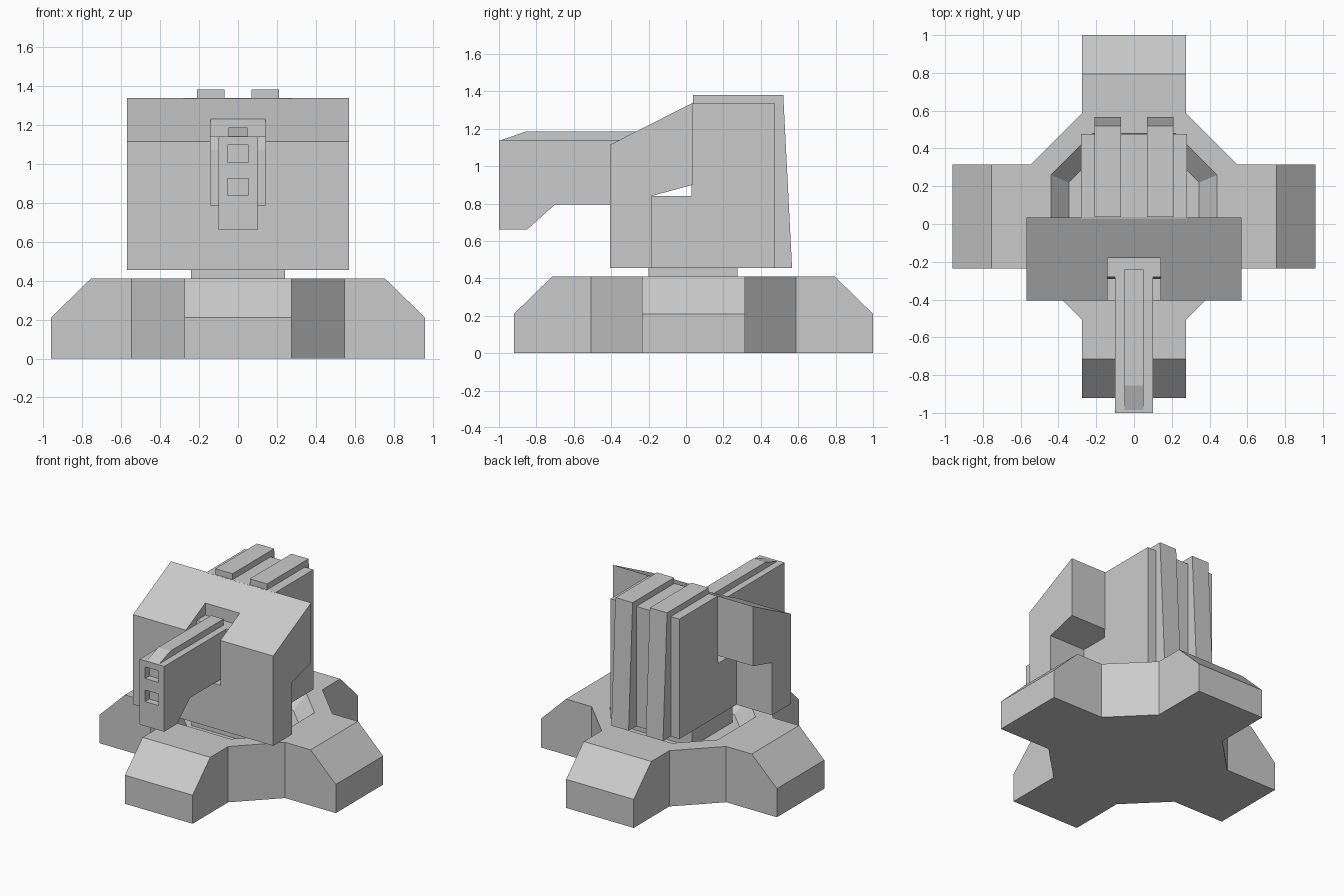
import bpy, bmesh
from mathutils import Vector

if "Cube" in bpy.data.objects:
    bpy.data.objects.remove(bpy.data.objects["Cube"])

CY = 0.04  # centre of the base in y


def finish(name, bm):
    bmesh.ops.recalc_face_normals(bm, faces=bm.faces)
    mesh = bpy.data.meshes.new(name)
    bm.to_mesh(mesh)
    bm.free()
    ob = bpy.data.objects.new(name, mesh)
    bpy.context.collection.objects.link(ob)
    return ob


def loft(name, bottom, top):
    """Closed solid between two matching rings of points."""
    bm = bmesh.new()
    a = [bm.verts.new(p) for p in bottom]
    b = [bm.verts.new(p) for p in top]
    n = len(a)
    bm.faces.new(a)
    bm.faces.new(b)
    for i in range(n):
        bm.faces.new((a[i], a[(i + 1) % n], b[(i + 1) % n], b[i]))
    return finish(name, bm)


def side_profile(name, pts, x0, x1):
    """Profile of (y, z) points extruded along x."""
    return loft(name, [(x0, y, z) for y, z in pts], [(x1, y, z) for y, z in pts])


def box(name, x0, x1, y0, y1, z0, z1):
    return side_profile(name, [(y0, z0), (y1, z0), (y1, z1), (y0, z1)], x0, x1)


def cut(ob, cutter):
    mod = ob.modifiers.new("cut", 'BOOLEAN')
    mod.operation = 'DIFFERENCE'
    mod.solver = 'EXACT'
    mod.object = cutter
    bpy.context.view_layer.update()
    dg = bpy.context.evaluated_depsgraph_get()
    mesh = bpy.data.meshes.new_from_object(ob.evaluated_get(dg))
    ob.modifiers.clear()
    ob.data = mesh
    bpy.data.objects.remove(cutter)


def four_fold(pts, z):
    """Repeat the first-quadrant points in all four quadrants around the base centre."""
    ring = []
    for _ in range(4):
        ring += pts
        pts = [(-y, x) for x, y in pts]
    return [(x, y + CY, z) for x, y in ring]


# Cross-shaped base with bevelled arm ends
arm = [(0.96, 0.275), (0.547, 0.275), (0.275, 0.547), (0.275, 0.96)]
base = loft("base", four_fold(arm, 0), four_fold(arm, 0.41))
bm = bmesh.new()
bm.from_mesh(base.data)
for dx, dy in ((1, 0), (-1, 0), (0, 1), (0, -1)):
    res = bmesh.ops.bisect_plane(
        bm, geom=bm.verts[:] + bm.edges[:] + bm.faces[:], dist=1e-5,
        plane_co=(0.755 * dx, CY + 0.755 * dy, 0.41),
        plane_no=Vector((dx, dy, 1.025)).normalized(), clear_outer=True)
    edges = [e for e in res["geom_cut"] if isinstance(e, bmesh.types.BMEdge)]
    bmesh.ops.holes_fill(bm, edges=edges, sides=0)
bmesh.ops.recalc_face_normals(bm, faces=bm.faces)
bm.to_mesh(base.data)
bm.free()

# Tapered octagonal recess in the base top
cut(base, loft("recess_cutter",
               four_fold([(0.345, 0.18), (0.18, 0.345)], 0.31),
               four_fold([(0.535, 0.26), (0.26, 0.535)], 0.51)))

# Swivel neck
box("neck", -0.24, 0.24, -0.2, 0.275, 0.31, 0.47)

# Front shield with sloped top and stepped underside
shield = side_profile("shield", [(-0.405, 0.455), (-0.405, 1.115), (0.035, 1.338),
                                 (0.035, 0.9), (-0.185, 0.84), (-0.185, 0.455)],
                      -0.57, 0.57)
# Stepped gun slot in the shield
cut(shield, side_profile("slot_cutter", [(-0.6, 0.785), (-0.29, 0.785), (-0.29, 1.07),
                                         (-0.28, 1.14), (-0.18, 1.14), (-0.18, 1.5),
                                         (-0.6, 1.5)], -0.14, 0.14))

# Rear housing and its two ribs
box("rear_housing", -0.28, 0.28, -0.19, 0.477, 0.455, 0.84)
box("rear_housing_upper", -0.28, 0.28, 0.03, 0.477, 0.84, 1.336)
for side, x in (("left", -0.21), ("right", 0.07)):
    side_profile("rib_" + side, [(0.037, 0.456), (0.037, 1.38), (0.52, 1.38), (0.567, 0.456)],
                 x, x + 0.14)

# Gun barrel with two square muzzles
gun = side_profile("gun", [(-1, 0.66), (-0.85, 0.66), (-0.7, 0.795), (-0.27, 0.795),
                           (-0.27, 1.14), (-1, 1.14)], -0.1, 0.1)
for z in (0.84, 1.01):
    cut(gun, box("muzzle_cutter", -0.055, 0.055, -1.1, -0.95, z, z + 0.085))

# Rail on top of the gun
side_profile("gun_rail", [(-1, 1.135), (-0.855, 1.185), (-0.24, 1.185), (-0.24, 1.135)],
             -0.05, 0.05)
